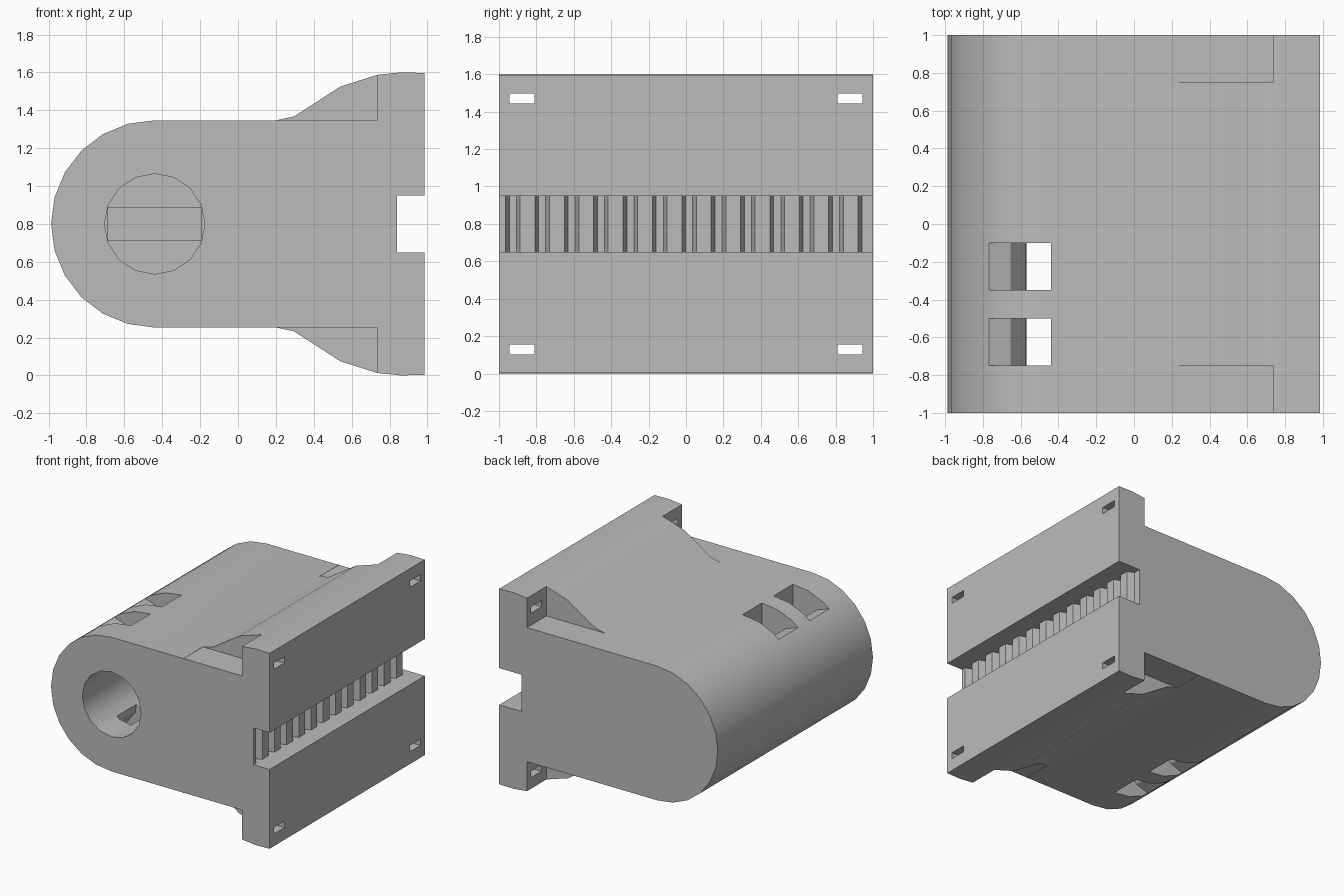
import bpy, bmesh, math

if "Cube" in bpy.data.objects:
    bpy.data.objects.remove(bpy.data.objects["Cube"])

MID = 0.8        # height of the symmetry plane
AXIS = -0.44     # x of the bore axis
RADIUS = 0.547   # rounded end

grey = bpy.data.materials.new("light grey")
grey.use_nodes = True
colour = (0.5, 0.5, 0.5, 1)
grey.diffuse_color = colour
grey.node_tree.nodes["Principled BSDF"].inputs["Base Color"].default_value = colour


def prism(name, points, start, end, axis="y"):
    """Extrude a closed outline: (x, z) along y, or (x, y) along z."""
    def place(p, t):
        return (p[0], t, p[1]) if axis == "y" else (p[0], p[1], t)
    bm = bmesh.new()
    face = bm.faces.new([bm.verts.new(place(p, start)) for p in points])
    ext = bmesh.ops.extrude_face_region(bm, geom=[face])
    for v in ext["geom"]:
        if isinstance(v, bmesh.types.BMVert):
            v.co[1 if axis == "y" else 2] = end
    bmesh.ops.recalc_face_normals(bm, faces=bm.faces)
    mesh = bpy.data.meshes.new(name)
    bm.to_mesh(mesh)
    bm.free()
    mesh.materials.append(grey)
    obj = bpy.data.objects.new(name, mesh)
    bpy.context.collection.objects.link(obj)
    return obj


def box(name, x0, x1, y0, y1, z0, z1):
    return prism(name, [(x0, z0), (x1, z0), (x1, z1), (x0, z1)], y0, y1)


def mirrored(half):
    """Close an upper half outline (offsets from MID) with its reflection."""
    return [(x, MID + z) for x, z in half] + [(x, MID - z) for x, z in reversed(half) if z > 0]


def circle(radius, sides):
    return [(AXIS + radius * math.cos(math.tau * i / sides),
             MID + radius * math.sin(math.tau * i / sides)) for i in range(sides)]


def cut(target, cutter):
    mod = target.modifiers.new("cut", "BOOLEAN")
    mod.operation = "DIFFERENCE"
    mod.solver = "EXACT"
    mod.object = cutter
    bpy.context.view_layer.objects.active = target
    bpy.ops.object.modifier_apply(modifier=mod.name)
    bpy.data.objects.remove(cutter)


# Main body: rounded end flowing into a flared mounting flange
half = [(AXIS + RADIUS * math.cos(math.radians(a)), RADIUS * math.sin(math.radians(a)))
        for a in range(180, 89, -15)]
half[0] = (AXIS - RADIUS, 0)
half += [(0.2, RADIUS), (0.295, 0.567), (0.54, 0.725), (0.735, 0.787), (0.86, 0.8), (0.985, 0.797)]
body = prism("carriage_body", mirrored(half), -1, 1)

# Corner reliefs and tie slots in the flange
for sy in (-1, 1):
    y0, y1 = sorted((0.75 * sy, 1.1 * sy))
    s0, s1 = sorted((0.81 * sy, 0.945 * sy))
    for sz in (-1, 1):
        z0, z1 = sorted((MID + RADIUS * sz, MID + sz))
        cut(body, box("relief", 0.21, 0.735, y0, y1, z0, z1))
        z0, z1 = sorted((MID + 0.645 * sz, MID + 0.697 * sz))
        cut(body, box("tie_slot", 0.65, 1.1, s0, s1, z0, z1))

# Belt channel with a toothed floor; the last groove runs out of the end
outline = [(1.1, -1.1), (0.84, -1.1)]
for i in range(13):
    y = -0.965 + i * 0.1571
    outline += [(0.84, y), (0.785, y + 0.02)]
    if i < 12:
        outline += [(0.785, y + 0.058), (0.84, y + 0.078)]
outline += [(0.785, 1.1), (1.1, 1.1)]
cut(body, prism("belt_channel", outline, MID - 0.15, MID + 0.15, "z"))

# Blind bore with a narrower flat-sided pocket behind it
cut(body, prism("bore", circle(0.265, 16), -1.1, 0.15))
flat = 0.0875
edge = 0.246
cut(body, prism("flat_pocket", [(AXIS - edge, MID - flat), (AXIS + edge, MID - flat),
                                (AXIS + edge, MID + flat), (AXIS - edge, MID + flat)], 0.1, 0.35))

# Strap windows: straight inner wall, rounded outer wall
window = mirrored([(-0.565, 0.18), (-0.575, 0.29), (-0.655, 0.395),
                   (-0.79, 0.44), (-0.79, 0.7), (AXIS, 0.7)])
for y0 in (-0.75, -0.35):
    cut(body, prism("strap_window", window, y0, y0 + 0.25))

bpy.ops.object.select_all(action="DESELECT")
body.select_set(True)
bpy.context.view_layer.objects.active = body
bpy.ops.object.shade_smooth_by_angle(angle=math.radians(30))
